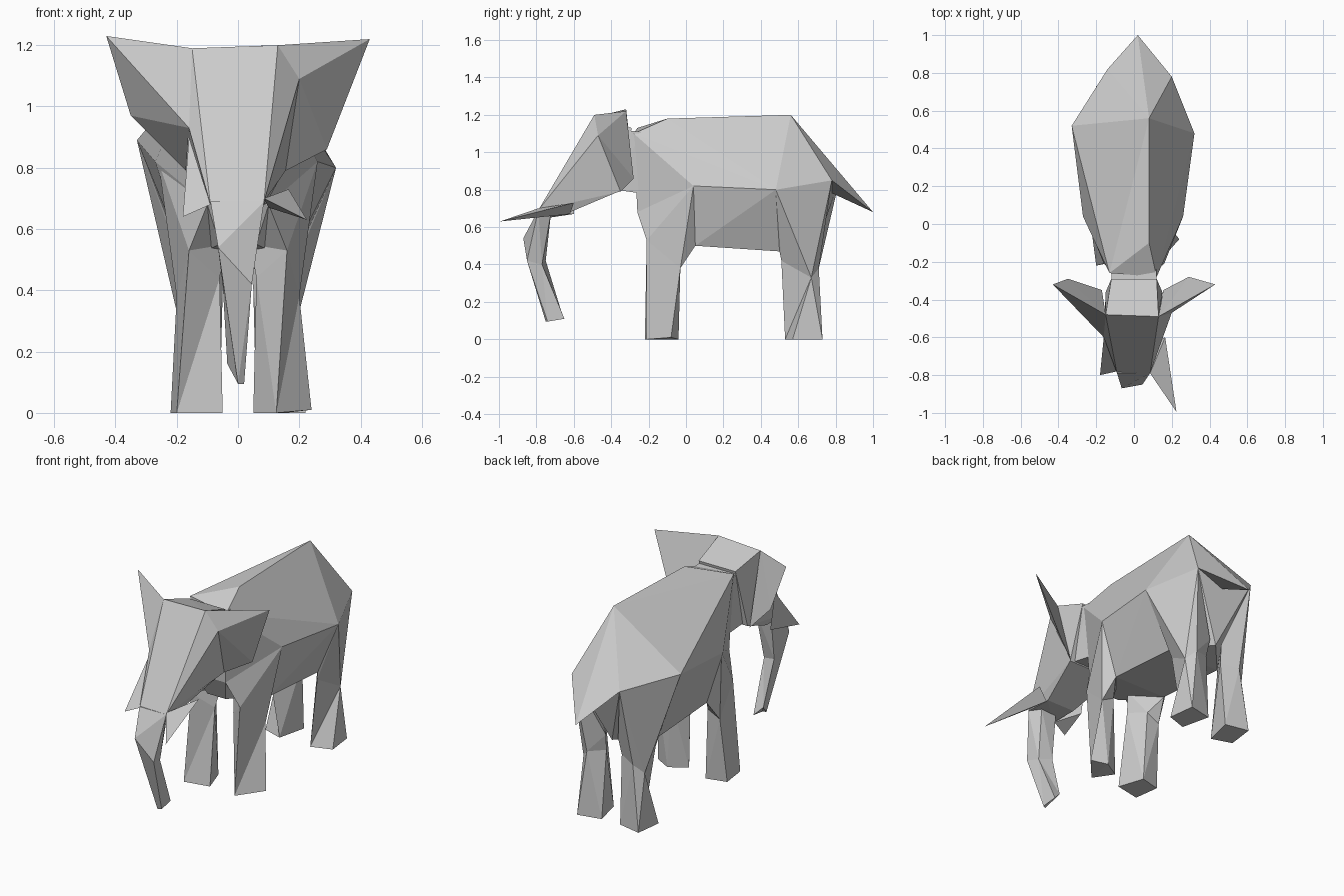
import bpy, bmesh


def finish(name, bm):
    bmesh.ops.recalc_face_normals(bm, faces=bm.faces[:])
    mesh = bpy.data.meshes.new(name)
    bm.to_mesh(mesh)
    bm.free()
    obj = bpy.data.objects.new(name, mesh)
    bpy.context.collection.objects.link(obj)
    return obj


def hull(name, points):
    """Faceted solid wrapped around a few corner points."""
    bm = bmesh.new()
    for p in points:
        bm.verts.new(p)
    res = bmesh.ops.convex_hull(bm, input=bm.verts[:])
    loose = {v for v in res["geom_interior"] + res["geom_unused"]
             if isinstance(v, bmesh.types.BMVert)}
    bmesh.ops.delete(bm, geom=list(loose), context='VERTS')
    return finish(name, bm)


def loft(name, rings):
    """Triangulated tube through rings of equal point count, capped."""
    bm = bmesh.new()
    loops = [[bm.verts.new(p) for p in ring] for ring in rings]
    n = len(loops[0])
    for a, b in zip(loops, loops[1:]):
        for i in range(n):
            j = (i + 1) % n
            bm.faces.new((a[i], a[j], b[j], b[i]))
    bm.faces.new(loops[0])
    bm.faces.new(loops[-1])
    bmesh.ops.triangulate(bm, faces=bm.faces[:])
    return finish(name, bm)


def flip(points):
    return [(-x, y, z) for x, y, z in points]


def both(points):
    """Points together with their mirror images in x."""
    return points + flip(points)


# body: off-centre back ridge, shoulders, hips, rump and belly
rump_r, rump_l = (0.20, 0.78, 0.85), (-0.14, 0.82, 0.85)
hip_r, hip_l = (0.32, 0.48, 0.80), (-0.33, 0.52, 0.89)
ridge_rear = (0.08, 0.56, 1.20)
hull("body", [
    ridge_rear, (0.08, -0.10, 1.18),
    (0.12, -0.28, 1.10), (-0.13, -0.26, 1.13),
    (0.26, 0.04, 0.82), (-0.27, 0.04, 0.82),
    hip_r, hip_l, rump_r, rump_l, (0.0, 0.69, 0.48),
] + both([(0.10, -0.26, 0.68), (0.06, -0.20, 0.55),
          (0.17, 0.05, 0.50), (0.17, 0.50, 0.47)]))

# tail: wedge running off the rump
hull("tail", [ridge_rear, rump_r, rump_l, (0.02, 1.0, 0.68), (0.03, 0.74, 0.80)])

# neck
hull("neck", both([(0.12, -0.38, 1.12), (0.12, -0.24, 1.11),
                   (0.12, -0.38, 0.80), (0.11, -0.24, 0.78)]))

# head
hull("head", [
    (-0.15, -0.48, 1.19), (0.13, -0.49, 1.20), (-0.16, -0.60, 0.93),
    (-0.09, -0.79, 0.68), (0.085, -0.79, 0.69),
] + both([(0.12, -0.29, 1.13), (0.14, -0.54, 0.86),
          (0.15, -0.36, 0.79), (0.09, -0.62, 0.68)]))

# brow ridge joining the head to the right ear
hull("brow_right", [(0.13, -0.49, 1.20), (0.20, -0.47, 1.09), (0.14, -0.54, 0.86),
                    (0.085, -0.79, 0.69), (0.155, -0.35, 0.79)])

# trunk
loft("trunk", [
    [(-0.09, -0.79, 0.69), (0.085, -0.79, 0.69), (0.05, -0.72, 0.69), (-0.05, -0.72, 0.69)],
    [(-0.065, -0.87, 0.54), (0.045, -0.85, 0.42), (0.03, -0.77, 0.40), (-0.05, -0.75, 0.42)],
    [(0.0, -0.75, 0.095), (0.02, -0.74, 0.095), (0.015, -0.65, 0.11), (-0.035, -0.67, 0.16)],
])

# ears
hull("ear_right", [(0.13, -0.49, 1.20), (0.43, -0.32, 1.22), (0.29, -0.28, 0.86),
                   (0.155, -0.35, 0.79), (0.20, -0.47, 1.09)])
hull("ear_left", [(-0.15, -0.48, 1.19), (-0.43, -0.32, 1.23), (-0.35, -0.29, 0.97),
                  (-0.17, -0.35, 0.79), (-0.16, -0.60, 0.93)])

# tusks
hull("tusk_right", [(0.085, -0.79, 0.70), (0.165, -0.60, 0.73),
                    (0.10, -0.62, 0.67), (0.225, -0.995, 0.63)])
hull("tusk_left", [(-0.09, -0.78, 0.68), (-0.16, -0.60, 0.90),
                   (-0.13, -0.60, 0.67), (-0.18, -0.80, 0.64)])

# front legs: shared upper rings, a different foot on each side
upper = [[(0.10, -0.26, 0.68), (0.26, 0.04, 0.82), (0.17, 0.05, 0.50), (0.04, -0.10, 0.55)],
         [(0.16, -0.21, 0.53), (0.20, -0.03, 0.38), (0.12, -0.03, 0.42), (0.06, -0.13, 0.44)]]
foot_r = [(0.125, -0.21, 0), (0.24, -0.08, 0.01), (0.15, -0.04, 0), (0.05, -0.10, 0)]
foot_l = [(-0.20, -0.22, 0), (-0.22, -0.07, 0), (-0.10, -0.04, 0), (-0.05, -0.19, 0)]
loft("front_leg_right", upper + [foot_r])
loft("front_leg_left", [flip(r) for r in upper] + [foot_l])

# rear legs: wide wrapped thigh above a tapered shin
knee = [(0.16, 0.51, 0.42), (0.20, 0.67, 0.33), (0.15, 0.71, 0.38), (0.05, 0.67, 0.40)]
foot = [(0.10, 0.53, 0), (0.22, 0.57, 0), (0.20, 0.73, 0), (0.06, 0.70, 0)]
thigh = knee + [(0.17, 0.50, 0.47), (0.04, 0.69, 0.50)]
hull("rear_thigh_right", thigh + [hip_r, rump_r])
hull("rear_thigh_left", flip(thigh) + [hip_l, rump_l])
loft("rear_shin_right", [knee, foot])
loft("rear_shin_left", [flip(knee), flip(foot)])
